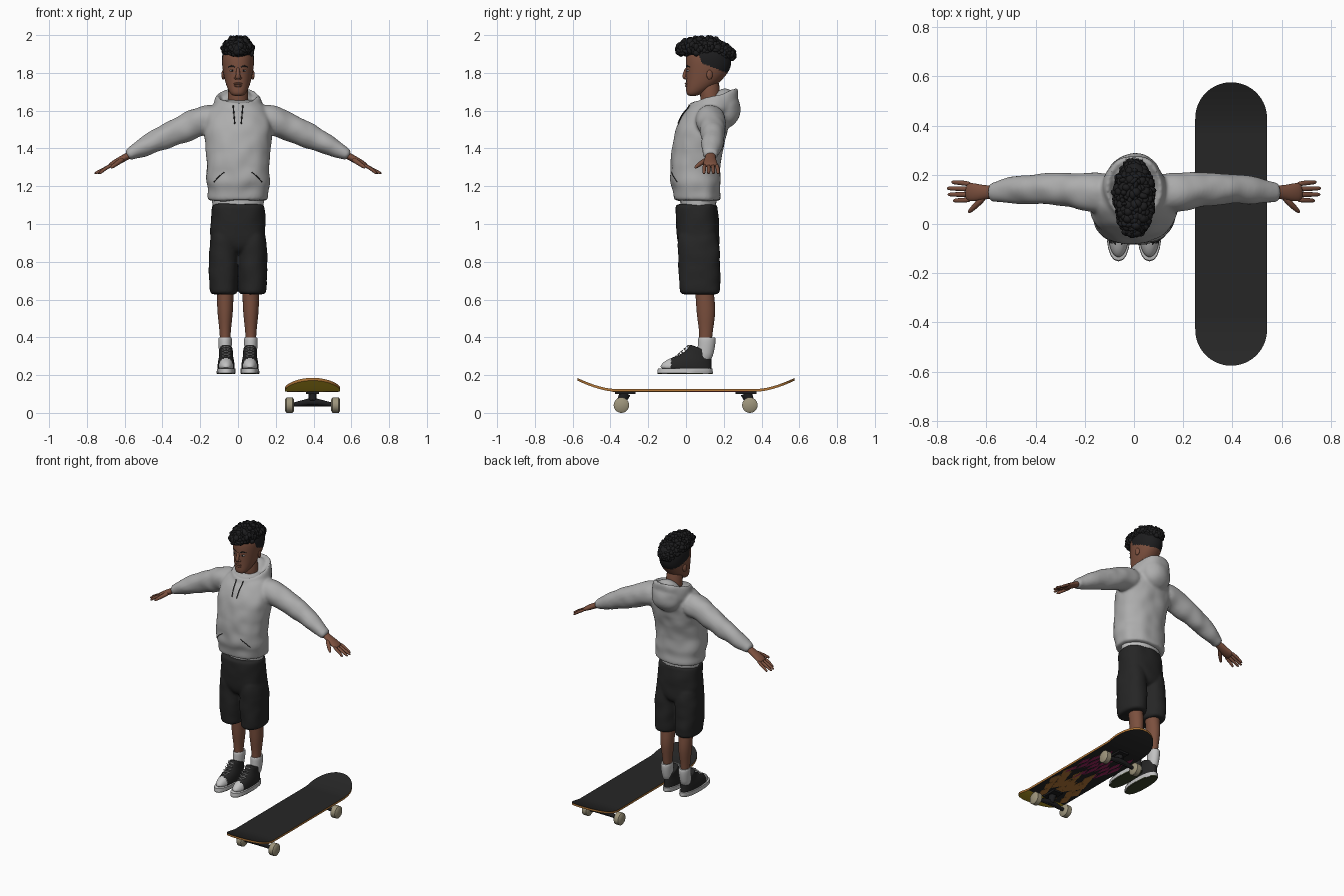
import bpy, bmesh, math, random
from mathutils import Vector, Matrix, noise
from mathutils.bvhtree import BVHTree

random.seed(4)
cube = bpy.data.objects.get("Cube")
if cube:
    bpy.data.objects.remove(cube)


def material(name, r, g, b):
    m = bpy.data.materials.new(name)
    m.use_nodes = True
    m.diffuse_color = (r, g, b, 1)
    shader = m.node_tree.nodes["Principled BSDF"]
    shader.inputs["Base Color"].default_value = (r, g, b, 1)
    shader.inputs["Roughness"].default_value = 0.8
    return m


SKIN = material("brown skin", .2, .08, .048)
BLACK = material("black", .012, .012, .013)
GREY = material("grey fleece", .42, .42, .42)
WHITE = material("white", .54, .54, .54)
CHARCOAL = material("charcoal", .019, .019, .019)
WOOD = material("orange wood", .46, .19, .04)
CREAM = material("cream wheel", .34, .3, .2)
MUSTARD = material("mustard", .62, .43, .02)
MAGENTA = material("magenta", .34, .02, .12)
OLIVE = material("olive rubber", .045, .055, .025)
parts = []


def finish(name, bm, mats, rule=None, subsurf=0, voxel=0, wrinkle=0):
    """Turn a bmesh into an object, bake its modifiers, colour faces by rule."""
    bmesh.ops.recalc_face_normals(bm, faces=bm.faces[:])
    mesh = bpy.data.meshes.new(name)
    bm.to_mesh(mesh)
    bm.free()
    ob = bpy.data.objects.new(name, mesh)
    bpy.context.collection.objects.link(ob)
    if subsurf:
        ob.modifiers.new("round", 'SUBSURF').levels = subsurf
    if voxel:
        remesh = ob.modifiers.new("merge", 'REMESH')
        remesh.mode, remesh.voxel_size = 'VOXEL', voxel
        blend = ob.modifiers.new("blend", 'SMOOTH')
        blend.factor, blend.iterations = .5, 5
    if ob.modifiers:
        graph = bpy.context.evaluated_depsgraph_get()
        ob.data = bpy.data.meshes.new_from_object(ob.evaluated_get(graph))
        ob.modifiers.clear()
    ob.data.materials.clear()
    for m in mats:
        ob.data.materials.append(m)
    if wrinkle:
        shifts = [v.normal * noise.noise(v.co * 13) * wrinkle for v in ob.data.vertices]
        for v, d in zip(ob.data.vertices, shifts):
            v.co += d
    for p in ob.data.polygons:
        p.material_index = rule(p.center, p.normal) if rule else 0
    parts.append(ob)
    return ob


def skin_rings(bm, rings):
    """Bridge equal rings of points and cap both ends."""
    loops = [[bm.verts.new(p) for p in ring] for ring in rings]
    n = len(loops[0])
    for a, b in zip(loops, loops[1:]):
        for i in range(n):
            bm.faces.new((a[i], a[(i + 1) % n], b[(i + 1) % n], b[i]))
    bm.faces.new(loops[0])
    bm.faces.new(loops[-1])
    return bm


def oval(center, u, v, n=20, power=2.0):
    def bend(t):
        return math.copysign(abs(t) ** (2 / power), t)
    turns = [math.tau * i / n for i in range(n)]
    return [center + u * bend(math.cos(t)) + v * bend(math.sin(t)) for t in turns]


def stack(bm, rows, x=0, power=2.0, tilt=0):
    """Ovals of height, y centre, y radius, x radius, tilting more towards the last."""
    last = len(rows) - 1
    return skin_rings(bm, [oval(Vector((x, y, z)), Vector((w, 0, 0)), Vector((0, d, d * tilt * i / last)),
                                20, power) for i, (z, y, d, w) in enumerate(rows)])


def tube(bm, rows, side=1, n=12):
    """Ovals along a path: rows of x, y, z, width, thickness."""
    pts = [Vector((r[0] * side, r[1], r[2])) for r in rows]
    rings = []
    for i, row in enumerate(rows):
        along = (pts[min(i + 1, len(pts) - 1)] - pts[max(i - 1, 0)]).normalized()
        ref = Vector((0, 1, 0)) if abs(along.y) < .8 else Vector((1, 0, 0))
        u = (ref - along * ref.dot(along)).normalized()
        rings.append(oval(pts[i], u * row[3], along.cross(u) * row[4], n))
    return skin_rings(bm, rings)


def blob(bm, at, size, turn=Matrix(), detail=3):
    m = Matrix.Translation(at) @ turn @ Matrix.Diagonal((*size, 1))
    bmesh.ops.create_icosphere(bm, subdivisions=detail, radius=1, matrix=m)
    return bm


# Hoodie: torso, sleeves and hood fused into one cloth surface
bm = stack(bmesh.new(), [
    (1.123, .06, .12, .155), (1.128, .06, .127, .163), (1.19, .055, .127, .163),
    (1.215, .05, .138, .175), (1.3, .047, .132, .168), (1.4, .06, .138, .172),
    (1.48, .08, .142, .185), (1.56, .10, .135, .18), (1.62, .12, .105, .15),
    (1.66, .125, .075, .09)], power=2.3)
for s in (1, -1):
    tube(bm, [(.08, .125, 1.565, .09, .08), (.19, .13, 1.55, .082, .08),
              (.27, .14, 1.512, .07, .076), (.36, .145, 1.475, .064, .07),
              (.45, .14, 1.432, .06, .06), (.53, .135, 1.392, .05, .045),
              (.565, .13, 1.372, .041, .034), (.59, .13, 1.36, .04, .031)], s, 16)
stack(bm, [(1.56, .13, .12, .15), (1.62, .14, .135, .138), (1.67, .15, .134, .122),
           (1.688, .15, .124, .11), (1.67, .148, .11, .095), (1.625, .14, .085, .075)], tilt=.52)
blob(bm, (0, .208, 1.612), (.108, .08, .108))
hoodie = finish("hoodie", bm, [GREY], subsurf=2, voxel=.0085, wrinkle=.006)
cloth = BVHTree.FromPolygons([v.co for v in hoodie.data.vertices],
                             [p.vertices[:] for p in hoodie.data.polygons])


def chest(x, z):
    """Depth of the hoodie's front at a given spot."""
    return cloth.ray_cast(Vector((x, -1, z)), Vector((0, 1, 0)))[0].y


def cord(bm, spots, r):
    """Thin cord lying on the hoodie's front."""
    return tube(bm, [(x, chest(x, z) - .001, z, r, r) for x, z in spots], 1, 8)


# Drawstrings and slanted pocket openings
strings, slits = bmesh.new(), bmesh.new()
for s in (1, -1):
    cord(strings, [(s * (.026 - .001 * i), 1.63 - .011 * i) for i in range(10)], .0032)
    cord(slits, [(s * (.127 - .007 * i), 1.222 + .009 * i - .0003 * i * i) for i in range(9)], .0022)
finish("drawstrings", strings, [CHARCOAL])
finish("pocket_openings", slits, [CHARCOAL])

# Undershirt and shorts
finish("undershirt", stack(bmesh.new(), [(1.07, .065, .09, .13), (1.15, .065, .1, .142)]), [WHITE])
bm = stack(bmesh.new(), [(1.11, .055, .108, .138), (1.095, .055, .112, .143),
                         (1.0, .06, .117, .148), (.92, .065, .116, .15), (.83, .07, .1, .13)], power=2.4)
for s in (1, -1):
    stack(bm, [(1.0, .06, .1, .062), (.88, .067, .114, .079), (.75, .07, .111, .08),
               (.64, .075, .107, .073), (.625, .075, .107, .072)], s * .077, 2.3)
finish("shorts", bm, [CHARCOAL], subsurf=2, voxel=.0075, wrinkle=.005)

# Legs, socks and high-top shoes
for s, side in ((1, "left"), (-1, "right")):
    x = s * .068
    finish(side + "_leg", stack(bmesh.new(), [
        (.72, .09, .055, .05), (.62, .1, .048, .044), (.55, .106, .053, .043),
        (.48, .106, .044, .036), (.42, .106, .034, .028), (.33, .1, .034, .028)], x),
        [SKIN], subsurf=1)
    finish(side + "_sock", stack(bmesh.new(), [
        (.27, .095, .04, .03), (.32, .104, .044, .033), (.36, .109, .047, .036),
        (.39, .11, .048, .037), (.403, .11, .044, .034), (.395, .11, .034, .028)], x),
        [WHITE], subsurf=1)
    x = s * .063
    finish(side + "_sole", stack(bmesh.new(), [
        (.205, -.005, .143, .046), (.21, -.005, .147, .05), (.234, -.004, .145, .049),
        (.236, -.004, .14, .044)], x, 2.4), [WHITE, OLIVE], lambda c, n: int(n.z < -.6))
    finish(side + "_shoe_upper", stack(bmesh.new(), [
        (.225, -.003, .14, .046), (.248, .0, .137, .046), (.268, .016, .12, .044),
        (.283, .04, .096, .041), (.3, .06, .076, .037), (.318, .07, .064, .036),
        (.34, .075, .059, .036), (.342, .075, .049, .029)], x, 2.2, -.4),
        [CHARCOAL, WHITE], lambda c, n: int(c.y < -.08), subsurf=2)
    bm = bmesh.new()
    for i in range(6):
        y, z = -.07 + .016 * i, .282 + .014 * i
        for cross in (.006, -.006):
            tube(bm, [(x - .022, y + .004, z - cross, .003, .003), (x, y - .005, z, .003, .003),
                      (x + .022, y + .004, z + cross, .003, .003)], 1, 6)
    finish(side + "_laces", bm, [WHITE])

    # Hand with four fingers and a thumb
    bm = tube(bmesh.new(), [(.54, .13, 1.385, .028, .022), (.595, .13, 1.354, .027, .019),
                            (.63, .127, 1.335, .036, .019), (.665, .13, 1.316, .04, .016),
                            (.685, .131, 1.305, .036, .011)], s)
    for i, tip in enumerate((.735, .757, .76, .742)):
        y = .099 + .021 * i
        tube(bm, [(.66, y, 1.317, .011, .01), (.705, y + .003 * (i - 1), 1.293, .0105, .0095),
                  (tip - .006, y + .004 * (i - 1), 1.27, .009, .008),
                  (tip, y + .004 * (i - 1), 1.266, .004, .004)], s, 10)
    tube(bm, [(.605, .115, 1.345, .016, .016), (.64, .078, 1.322, .013, .013),
              (.665, .055, 1.303, .01, .01), (.674, .046, 1.297, .005, .005)], s, 10)
    finish(side + "_hand", bm, [SKIN], subsurf=1)

# Head and neck, with the shaved sides coloured as hair
bm = stack(bmesh.new(), [
    (1.677, .035, .02, .024), (1.69, .043, .044, .043), (1.73, .078, .078, .062),
    (1.77, .1, .1, .073), (1.82, .118, .12, .083), (1.87, .12, .123, .088),
    (1.91, .12, .118, .083), (1.945, .12, .09, .06), (1.96, .12, .04, .03)], power=2.15)
finish("head", bm, [SKIN, BLACK], lambda c, n: int(
    c.z > 1.895 or c.z > 1.85 - .4 * (c.y - .09) + 2 * max(0, .085 - c.y)), subsurf=3)
finish("neck", stack(bmesh.new(), [(1.58, .14, .055, .06), (1.66, .125, .05, .052),
                                   (1.79, .125, .06, .055)]), [SKIN], subsurf=1)

# Facial features
bm = tube(bmesh.new(), [(0, .008, 1.83, .01, .01), (0, -.002, 1.805, .011, .009),
                        (0, -.011, 1.782, .012, .014), (0, -.004, 1.765, .008, .014)])
for s in (1, -1):
    blob(bm, (s * .012, .002, 1.773), (.009, .011, .008), detail=2)
    blob(bm, (s * .078, .125, 1.79), (.009, .017, .026), Matrix.Rotation(s * .3, 4, 'Z'))
blob(bm, (0, .004, 1.743), (.024, .011, .006))
blob(bm, (0, .006, 1.731), (.021, .011, .007))
finish("nose_ears_and_lips", bm, [SKIN], subsurf=1)
eyes, pupils = bmesh.new(), bmesh.new()
for s in (1, -1):
    blob(eyes, (s * .031, .012, 1.812), (.013, .01, .0048))
    blob(pupils, (s * .031, .006, 1.812), (.005, .006, .0048))
    tube(pupils, [(.014, .002, 1.831, .003, .003), (.032, .006, 1.837, .003, .004),
                  (.052, .02, 1.831, .002, .002)], s, 8)
finish("eyes", eyes, [WHITE])
finish("pupils_and_brows", pupils, [BLACK])

# Curly hair on top
bm = blob(bmesh.new(), (0, .105, 1.92), (.075, .148, .05))
for i in range(230):
    h = 1 - 1.4 * (i + .5) / 230
    r, t = math.sqrt(1 - h * h), i * 2.39996
    puff = random.uniform(.86, 1.06)
    at = Vector((.073 * r * math.cos(t), .105 + .148 * r * math.sin(t), 1.926))
    at = Vector((at.x * puff, at.y, at.z + .058 * h * puff - .25 * max(0, at.y - .12)))
    size = [random.uniform(.009, .022) for k in range(3)]
    turn = Matrix.Rotation(random.random() * math.tau, 4, Vector((random.random(), random.random(), 1)))
    blob(bm, at, size, turn, 2)
finish("curly_hair", bm, [BLACK])

# Skateboard deck with upturned ends
BOARD = .395


def deck_row(y):
    over = max(0, abs(y) - .43)
    w = math.sqrt(max(.146 ** 2 - over ** 2, .0001))
    z = .113 + .058 * (max(0, abs(y) - .38) / .195) ** 1.6
    return [Vector((BOARD + a * w, y, z + b)) for a, b in ((-1, 0), (1, 0), (1, .014), (-1, .014))]


def deck_colour(c, n):
    if n.z > .5:
        return 0
    if n.z > -.5:
        return 1
    return 2 if c.y < -.38 else 0


finish("deck", skin_rings(bmesh.new(), [deck_row(.575 * math.sin(math.pi * i / 64))
                                        for i in range(-32, 33)]), [CHARCOAL, WOOD, MUSTARD], deck_colour)

# Flame plates under the deck
for name, mat, start, sign, fat in (("orange_flames", WOOD, -.39, 1, 1.3), ("magenta_flames", MAGENTA, .33, -1, .7)):
    bm = bmesh.new()
    for i in range(18):
        x, y = BOARD - .11 + .0275 * (i % 9), start + sign * (.08 * (i % 3) + .12 * (i // 9))
        reach = sign * random.uniform(.11, .17)
        kite = [(x, y), (x + .021 * fat, y + reach * .4), (x + .008, y + reach), (x - .019 * fat, y + reach * .3)]
        skin_rings(bm, [[Vector((a, b, z - .0001 * i)) for a, b in kite] for z in (.112, .1135)])
    finish(name, bm, [mat])

# Trucks and wheels
trucks, wheels = bmesh.new(), bmesh.new()
for y, end in ((-.342, -1), (.338, 1)):
    plate = Matrix.Translation((BOARD, y - end * .02, .107)) @ Matrix.Diagonal((.07, .11, .014, 1))
    bmesh.ops.create_cube(trucks, size=1, matrix=plate)
    tube(trucks, [(BOARD, y - end * .02, .105, .03, .022), (BOARD, y, .06, .024, .02)])
    tube(trucks, [(BOARD - .1, y, .044, .011, .011), (BOARD - .025, y, .057, .018, .018),
                  (BOARD + .025, y, .057, .018, .018), (BOARD + .1, y, .044, .011, .011)])
    tube(trucks, [(BOARD - .13, y, .042, .007, .007), (BOARD + .13, y, .042, .007, .007)])
    for s in (1, -1):
        tube(wheels, [(BOARD + s * (.122 + d), y, .041, r, r) for d, r in (
            (-.024, .03), (-.016, .041), (.016, .041), (.024, .03))], 1, 28)
finish("trucks", trucks, [BLACK])
finish("wheels", wheels, [CREAM])

# Smooth shading that keeps edges sharp
bpy.ops.object.select_all(action='DESELECT')
for ob in parts:
    ob.select_set(True)
bpy.context.view_layer.objects.active = hoodie
bpy.ops.object.shade_smooth_by_angle(angle=math.radians(40))
